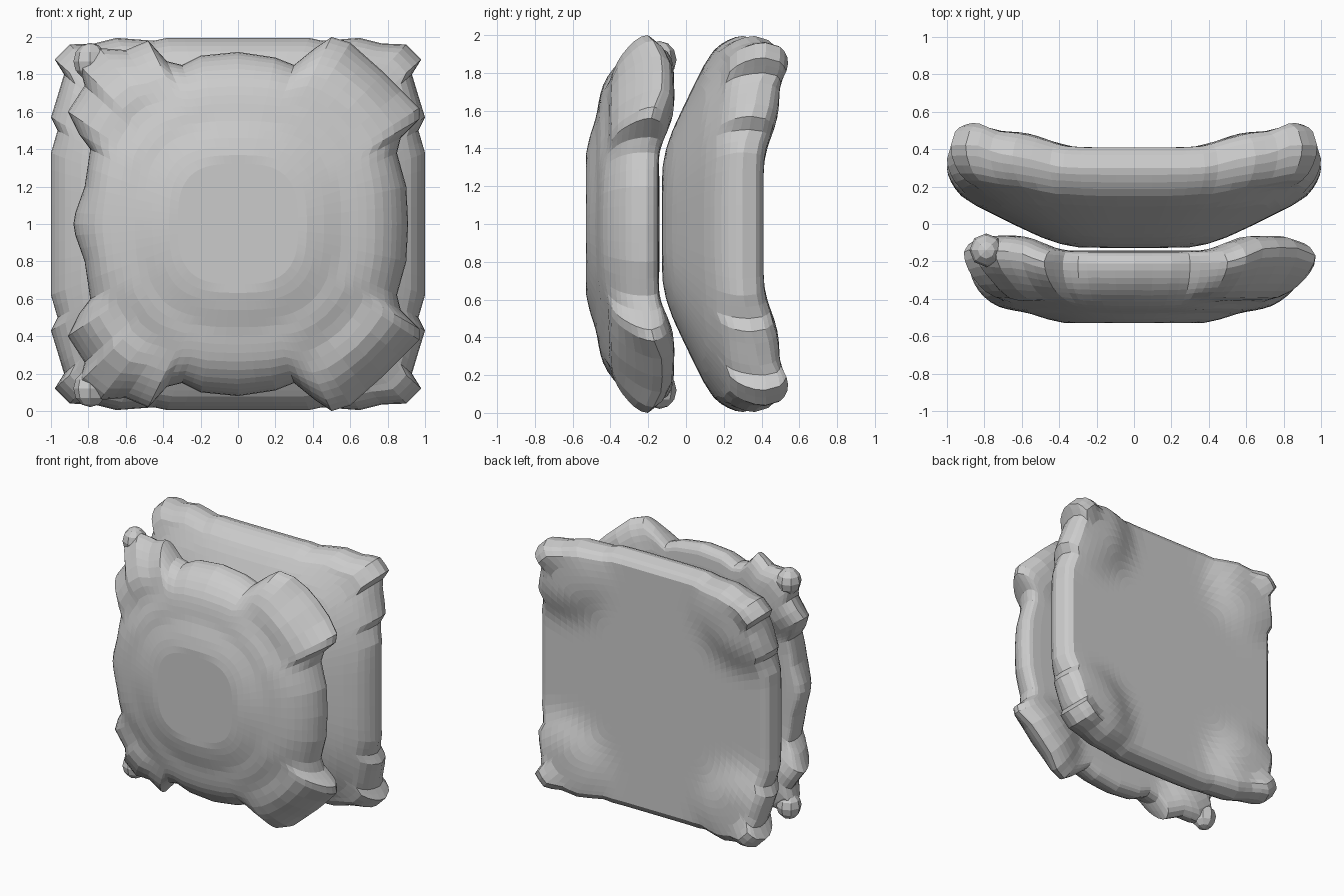
import bpy, bmesh
from math import exp, hypot, sqrt
from mathutils import Vector

cube = bpy.data.objects.get("Cube")
if cube:
    bpy.data.objects.remove(cube, do_unlink=True)

fabric = bpy.data.materials.new("grey fabric")
fabric.use_nodes = True
grey = (0.6, 0.6, 0.6, 1)
fabric.diffuse_color = grey
fabric.node_tree.nodes["Principled BSDF"].inputs["Base Color"].default_value = grey


def interpolate(profile, s):
    """Linear lookup in a list of (s, value) pairs."""
    for (s0, v0), (s1, v1) in zip(profile, profile[1:]):
        if s <= s1:
            return v0 + (v1 - v0) * (s - s0) / (s1 - s0)
    return profile[-1][1]


def mirrored(points, axis):
    """Continue an open outline with its mirror image, without repeating the seam."""
    flip = Vector((1, 1))
    flip[axis] = -1
    copies = [Vector(p) * flip for p in reversed(points)]
    return [Vector(p) for p in points] + copies[1:]


def subdivided(loop, cuts):
    result = []
    for a, b in zip(loop, loop[1:] + loop[:1]):
        result += [a.lerp(b, i / cuts) for i in range(cuts)]
    return result


def corner_bulge(p, centre, width):
    distance = (abs(p.x) - centre) ** 2 + (abs(p.y) - centre) ** 2
    return exp(-(distance / width) ** 2)


def norm(p, power):
    return (abs(p.x) ** power + abs(p.y) ** power) ** (1 / power)


def make_cushion(name, outline, core, power, edge, front, rear):
    """Two skins sharing a rim; rings relax from the outline to a smooth core."""
    bm = bmesh.new()
    count = len(outline)

    def ring_points(s):
        blend = s ** 5
        return [(p * (core / norm(p, power))).lerp(p, blend) * s for p in outline]

    rim = [bm.verts.new((p.x, rear(p, 1), p.y + 1)) for p in outline]
    for side in ("front", "rear"):
        previous = rim
        for s in rings:
            fullness = sqrt(1 - max(0, (s - edge) / (1 - edge)) ** 2)
            current = []
            for p, r in zip(ring_points(s), rim):
                if side == "front":
                    y = r.co.y + (front(p) - r.co.y) * fullness
                else:
                    y = rear(p, s)
                current.append(bm.verts.new((p.x, y, p.y + 1)))
            for i in range(count):
                j = (i + 1) % count
                bm.faces.new((previous[i], previous[j], current[j], current[i]))
            previous = current
        bm.faces.new(previous)
    bmesh.ops.recalc_face_normals(bm, faces=bm.faces)
    mesh = bpy.data.meshes.new(name)
    bm.to_mesh(mesh)
    bm.free()
    mesh.materials.append(fabric)
    cushion = bpy.data.objects.new(name, mesh)
    bpy.context.collection.objects.link(cushion)


rings = [.995, .98, .96, .93] + [.9 - .05 * i for i in range(16)]

# Large square back cushion with lifted corners
quarter = [(1, 0), (1, .2), (1, .38), (.965, .5), (1, .57), (.96, .7), (.93, .8),
           (.98, .88), (.9, .96), (.77, .965), (.65, .995), (.45, .98), (.38, .995),
           (.2, .995), (0, .995)]
back_outline = mirrored(mirrored(quarter, 0), 1)[:-1]
back_dome = [(0, -.13), (.3, -.125), (.4, -.105), (.5, -.07), (.65, 0), (.85, .1),
             (1, .2), (1.15, .26)]
back_rear = [(0, .41), (.94, .41), (.98, .37), (1, .3)]


def back_depth(p, s):
    """Flat rear with a broad swelling and a small tip at each corner."""
    swelling = .085 * corner_bulge(p, .78, .12)
    tip = .05 * corner_bulge(p, .91, .02)
    return interpolate(back_rear, s) + swelling + tip


make_cushion("back_cushion", subdivided(back_outline, 2), .98, 8, .92,
             lambda p: interpolate(back_dome, norm(p, 3)), back_depth)

# Front cushion with scalloped edges and tucked corners
upper = [(.91, 0), (.9, .2), (.85, .38), (.87, .46), (.97, .56), (.97, .62), (.78, .81),
         (.6, .97), (.5, 1), (.41, .94), (.3, .85), (.2, .89), (0, .92), (-.2, .9),
         (-.3, .85), (-.38, .87), (-.48, .98), (-.6, .93), (-.74, .94), (-.85, .85),
         (-.82, .74), (-.91, .6), (-.85, .48), (-.79, .4), (-.82, .2), (-.87, .06),
         (-.88, 0)]
front_outline = mirrored(upper, 1)[:-1]
front_dome = [(0, -.53), (.37, -.53), (.46, -.51), (.57, -.475), (.66, -.46), (.85, -.415),
              (1.1, -.37)]
front_rear = [(0, -.14), (.85, -.145), (.95, -.15), (.985, -.175), (1, -.21)]


def front_depth(p):
    """Dome with a shallow crease and a soft roll across each corner."""
    diagonal = (abs(p.x) + abs(p.y)) / 2
    lean = exp(-((abs(p.x) - abs(p.y)) / .45) ** 2)
    crease = .02 * exp(-((diagonal - .55) / .06) ** 2)
    roll = .02 * exp(-((diagonal - .68) / .07) ** 2)
    return interpolate(front_dome, hypot(p.x, p.y)) + lean * (crease - roll)


make_cushion("front_cushion", subdivided(front_outline, 2), .92, 3, .76, front_depth,
             lambda p, s: interpolate(front_rear, s) + .085 * corner_bulge(p, .74, .08))

# Small tied knobs on the front cushion's right corners
for label, height in (("upper", 1.87), ("lower", .12)):
    bpy.ops.mesh.primitive_uv_sphere_add(segments=8, ring_count=6, radius=.09,
                                         location=(-.79, -.14, height))
    knob = bpy.context.object
    knob.name = label + "_knob"
    knob.scale = (1, 1, 1.1)
    knob.data.materials.append(fabric)
